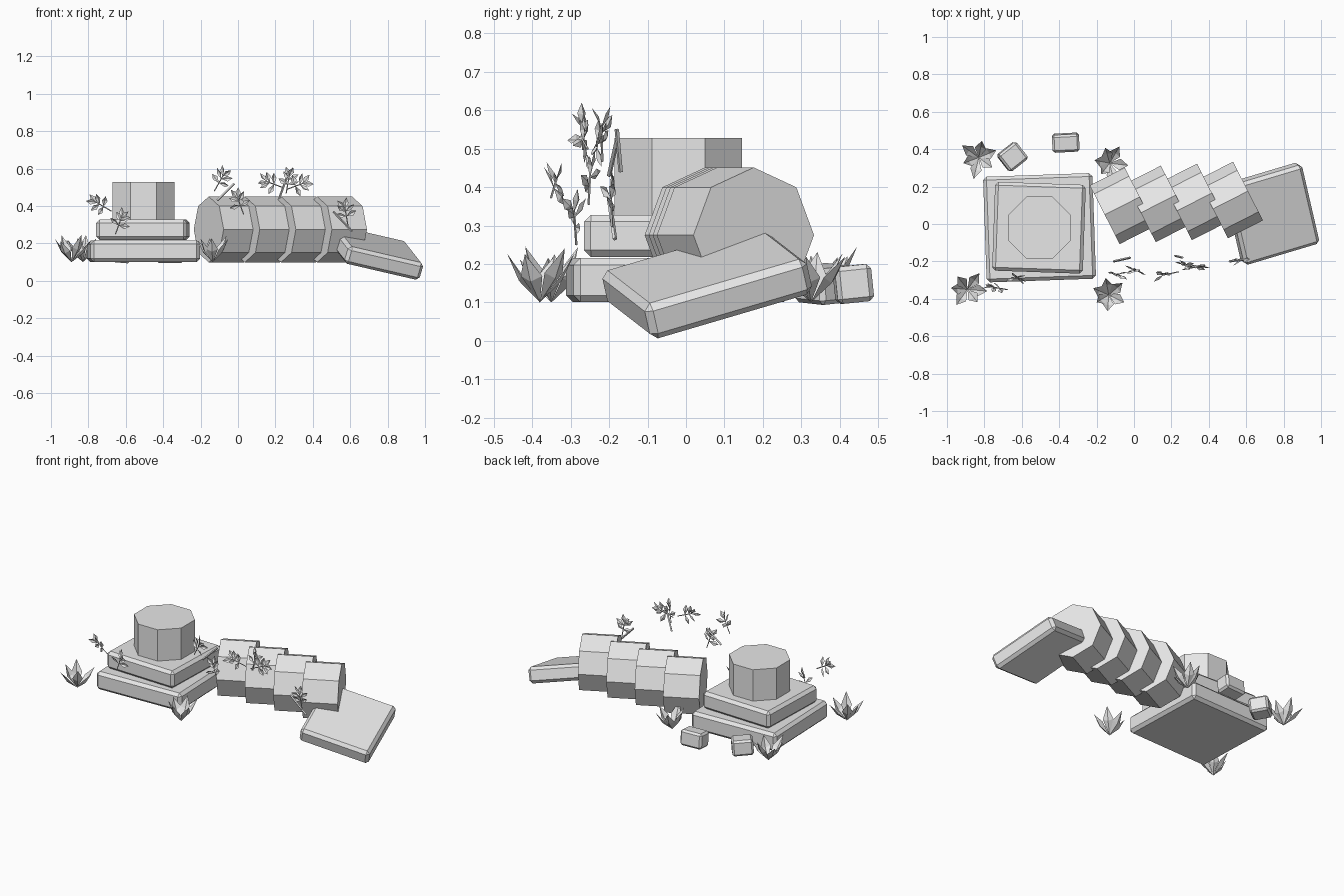
import bpy, bmesh, random
from math import radians, pi
from mathutils import Matrix, Vector

random.seed(4)
if "Cube" in bpy.data.objects:
    bpy.data.objects.remove(bpy.data.objects["Cube"], do_unlink=True)

stone = bpy.data.materials.new("pale_grey")
stone.use_nodes = True
stone.diffuse_color = (0.8, 0.8, 0.8, 1)
for node in stone.node_tree.nodes:
    if node.type == "BSDF_PRINCIPLED":
        node.inputs["Base Color"].default_value = (0.8, 0.8, 0.8, 1)


def rot(degrees, axis):
    return Matrix.Rotation(radians(degrees), 4, axis)


def finish(name, bm, matrix=None):
    mesh = bpy.data.meshes.new(name)
    bm.to_mesh(mesh)
    bm.free()
    mesh.materials.append(stone)
    obj = bpy.data.objects.new(name, mesh)
    bpy.context.collection.objects.link(obj)
    if matrix:
        obj.matrix_world = matrix
    return obj


def block(name, centre, size, yaw=0, roll=0, pitch=0, bevel=0.018):
    bm = bmesh.new()
    bmesh.ops.create_cube(bm, size=1, matrix=Matrix.Diagonal((*size, 1)))
    turn = rot(yaw, "Z") @ rot(roll, "X") @ rot(pitch, "Y")
    obj = finish(name, bm, Matrix.Translation(centre) @ turn)
    mod = obj.modifiers.new("worn_edges", "BEVEL")
    mod.width, mod.segments = bevel, 1


def drum(name, centre, radius, length, turn):
    bm = bmesh.new()
    bmesh.ops.create_cone(bm, cap_ends=True, segments=8, radius1=radius,
                          radius2=radius, depth=length)
    finish(name, bm, Matrix.Translation(centre) @ turn)


def leaf(bm, matrix, length, width, fold):
    """Pointed leaf along local x, creased down its middle."""
    points = [(0, 0, 0), (0.55, 0.5, 0), (1, 0, 0), (0.55, -0.5, 0), (0.5, 0, -1)]
    v = [bm.verts.new(matrix @ Vector((x * length, y * width, z * fold)))
         for x, y, z in points]
    for i in range(4):
        bm.faces.new((v[i], v[4], v[(i + 1) % 4]))


def stem(bm, start, end, radius=0.003):
    axis = end - start
    turn = axis.to_track_quat("Z", "Y").to_matrix().to_4x4()
    bmesh.ops.create_cone(bm, cap_ends=True, segments=4, radius1=radius,
                          radius2=radius, depth=axis.length,
                          matrix=Matrix.Translation((start + end) / 2) @ turn)


# Stepped plinth with the standing column stump
block("plinth_lower", (-0.505, -0.02, 0.158), (0.585, 0.565, 0.115), yaw=2)
block("plinth_upper", (-0.508, -0.02, 0.273), (0.485, 0.475, 0.11), yaw=-2)
drum("column_stump", (-0.505, -0.02, 0.425), 0.18, 0.205, rot(22.5, "Z"))

# Toppled column, a row of drums that slipped against each other
for i in range(4):
    drum(f"fallen_drum_{i + 1}", (-0.063 + 0.193 * i, 0.097 + 0.0105 * i, 0.275),
         0.176, 0.21, rot(27, "Z") @ rot(90, "Y"))

# Tilted capital slab and loose rubble
block("fallen_capital", (0.735, 0.055, 0.152), (0.43, 0.45, 0.098),
      yaw=13, roll=16, pitch=13)
block("rubble_left", (-0.65, 0.36, 0.148), (0.125, 0.115, 0.095),
      yaw=38, roll=5, pitch=4, bevel=0.012)
block("rubble_right", (-0.365, 0.435, 0.148), (0.145, 0.095, 0.097),
      yaw=3, roll=6, bevel=0.012)

# Leafy rosettes on the ground
tufts = [(-0.89, -0.35), (-0.83, 0.355), (-0.135, -0.38), (-0.13, 0.325)]
for n, (x, y) in enumerate(tufts):
    bm = bmesh.new()
    for i in range(6):
        turn = rot(60 * i + 17 * n + random.uniform(-9, 9), "Z")
        lift = rot(-random.uniform(46, 62), "Y")
        leaf(bm, Matrix.Translation((x, y, 0.1)) @ turn @ lift,
             random.uniform(0.145, 0.175), 0.062, 0.014)
    finish(f"ground_plant_{n + 1}", bm)

# Upright sprigs: centre and growing direction in degrees
sprigs = [((-0.74, -0.34, 0.41), 150), ((-0.63, -0.29, 0.32), 70),
          ((-0.09, -0.27, 0.545), 60), ((0.005, -0.25, 0.425), 110),
          ((0.17, -0.27, 0.525), 160), ((0.27, -0.22, 0.54), 80),
          ((0.33, -0.23, 0.515), 20), ((0.575, -0.195, 0.37), 100)]
for n, (centre, angle) in enumerate(sprigs):
    bm = bmesh.new()
    frame = (Matrix.Translation(centre) @ rot(random.uniform(-15, 15), "Z")
             @ rot(90, "X") @ rot(angle, "Z"))
    stem(bm, frame @ Vector((-0.075, 0, 0)), frame @ Vector((0.02, 0, 0)))
    for along, spread in ((-0.025, 75), (0, 55), (0.015, 25)):
        for side in (-1, 1):
            place = Matrix.Translation((along, 0, 0))
            turn = rot(side * spread + random.uniform(-10, 10), "Z")
            tilt = rot(random.uniform(-25, 25), "Y") @ rot(random.uniform(-35, 35), "X")
            leaf(bm, frame @ place @ turn @ tilt, 0.062, 0.03, 0.007)
    finish(f"sprig_{n + 1}", bm)

# Bare twigs beside the fallen column
twigs = [((-0.11, -0.2, 0.43), (-0.02, -0.18, 0.52)),
         ((0.22, -0.17, 0.44), (0.26, -0.18, 0.55)),
         ((0.51, -0.2, 0.37), (0.61, -0.185, 0.265))]
for n, (start, end) in enumerate(twigs):
    bm = bmesh.new()
    stem(bm, Vector(start), Vector(end), 0.006)
    finish(f"twig_{n + 1}", bm)
